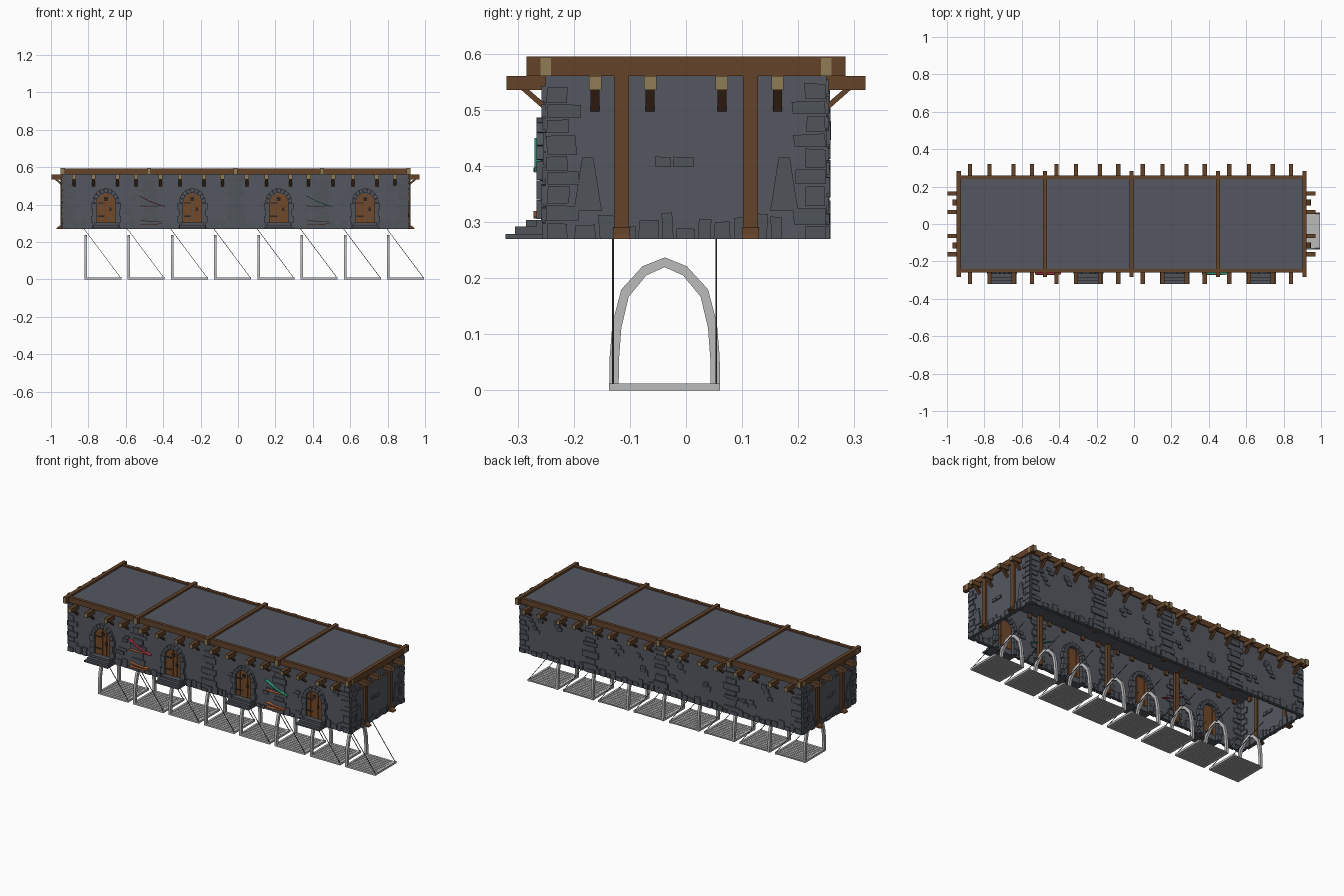
import bpy, bmesh, math, random
from mathutils import Vector

random.seed(4)
if "Cube" in bpy.data.objects:
    bpy.data.objects.remove(bpy.data.objects["Cube"])


def material(name, rgb):
    m = bpy.data.materials.new(name)
    m.use_nodes = True
    m.diffuse_color = (*rgb, 1)
    m.node_tree.nodes["Principled BSDF"].inputs["Base Color"].default_value = (*rgb, 1)
    return m


SLATE = material("slate_wall", (0.09, 0.097, 0.118))
STONE = material("grey_stone", (0.08, 0.089, 0.105))
WOOD = material("brown_timber", (0.125, 0.056, 0.023))
CUT = material("cut_timber_end", (0.27, 0.2, 0.09))
DOOR = material("door_plank", (0.17, 0.065, 0.022))
IRON = material("dark_iron", (0.025, 0.02, 0.018))
STEEL = material("pale_steel", (0.5, 0.5, 0.5))
RED = material("red_cloth", (0.45, 0.03, 0.06))
TEAL = material("teal_cloth", (0.026, 0.35, 0.22))
RUST = material("rust_orange", (0.45, 0.13, 0.045))

# Main dimensions
MID, BAY, DEPTH, BASE, EAVE, TOP = -0.013, 0.462, 0.25, 0.27, 0.56, 0.595
X0, X1 = MID - 2 * BAY, MID + 2 * BAY
EDGES = [X0 + i * BAY for i in range(5)]
BAYS = [X0 + (i + 0.5) * BAY for i in range(4)]

# Wall frames turn (along, outward, height) into world positions
FRONT = lambda u, o, z: Vector((u, -DEPTH - o, z))
BACK = lambda u, o, z: Vector((u, DEPTH + o, z))
RIGHT = lambda u, o, z: Vector((X1 + o, u, z))
LEFT = lambda u, o, z: Vector((X0 - o, u, z))
WORLD = lambda x, y, z: Vector((x, y, z))


class Part:
    def __init__(self, name, *mats):
        self.name, self.mats, self.bm = name, mats, bmesh.new()

    def loft(self, a, b, mat=0, cap=0):
        """Solid between two matching outlines; cap is the far end's material."""
        va = [self.bm.verts.new(p) for p in a]
        vb = [self.bm.verts.new(p) for p in b]
        n = len(va)
        faces = [self.bm.faces.new((va[i], va[(i + 1) % n], vb[(i + 1) % n], vb[i])) for i in range(n)]
        faces.append(self.bm.faces.new(va[::-1]))
        end = self.bm.faces.new(vb)
        for f in faces:
            f.material_index = mat
        end.material_index = cap or mat

    def box(self, fr, u0, u1, o0, o1, z0, z1, cap=0):
        ring = [(u0, z0), (u1, z0), (u1, z1), (u0, z1)]
        self.plate(fr, ring, o0, o1, cap)

    def plate(self, fr, uz, o0, o1, cap=0):
        self.loft([fr(u, o0, z) for u, z in uz], [fr(u, o1, z) for u, z in uz], 0, cap)

    def side(self, fr, oz, u0, u1):
        self.loft([fr(u0, o, z) for o, z in oz], [fr(u1, o, z) for o, z in oz])

    def finish(self):
        bmesh.ops.recalc_face_normals(self.bm, faces=self.bm.faces)
        me = bpy.data.meshes.new(self.name)
        self.bm.to_mesh(me)
        self.bm.free()
        for m in self.mats:
            me.materials.append(m)
        bpy.context.scene.collection.objects.link(bpy.data.objects.new(self.name, me))


# Thin walls, open underneath, and the roof deck
walls = Part("walls", SLATE)
for fr in (FRONT, BACK):
    walls.box(fr, X0, X1, -0.01, 0, BASE, EAVE)
for fr in (LEFT, RIGHT):
    walls.box(fr, -DEPTH, DEPTH, -0.01, 0, BASE, EAVE)
walls.finish()
roof = Part("roof_deck", SLATE)
roof.box(WORLD, X0, X1, -DEPTH, DEPTH, EAVE, 0.584)
roof.finish()

# Stone work: quoins, footing course and scattered bricks
stones = Part("wall_stones", STONE)


def stone(fr, u0, u1, z0, z1):
    s = [random.uniform(0, 0.004) for _ in range(4)]
    ring = [(u0 + s[0], z0), (u1 - s[1], z0), (u1 - s[2], z1 - s[3]), (u0 + s[1], z1 - s[2])]
    stones.plate(fr, ring, -0.016, random.uniform(0.004, 0.008))


def quoins(fr, u, left, right):
    z, k = BASE, 0
    while z < 0.53:
        h = min(random.uniform(0.022, 0.042), EAVE - 0.004 - z)
        w = random.uniform(0.055, 0.068) if k % 2 else random.uniform(0.035, 0.045)
        stone(fr, u - w * left, u + w * right, z, z + h - 0.002)
        z, k = z + h, k + 1


for fr, lo, hi, joints in ((FRONT, X0, X1, EDGES[1:4]), (BACK, X0, X1, EDGES[1:4]),
                           (LEFT, -DEPTH, DEPTH, []), (RIGHT, -DEPTH, DEPTH, [])):
    quoins(fr, lo, 0, 1)
    quoins(fr, hi, 1, 0)
    for u in joints:
        quoins(fr, u, 0.8, 0.8)
    doors = BAYS if fr is FRONT else []
    clear = lambda u: all(abs(u - d) > 0.09 for d in doors)
    u = lo + 0.05
    while u < hi - 0.08:
        w = random.uniform(0.025, 0.045)
        if clear(u + w / 2):
            stone(fr, u, u + w - 0.002, BASE, BASE + random.uniform(0.02, 0.052))
        u += w
    if joints:
        for b in BAYS:
            for _ in range(5):
                u, z = b + random.uniform(-0.15, 0.13), random.uniform(0.33, 0.48)
                if clear(u + 0.02):
                    stone(fr, u, u + 0.035, z, z + 0.02)
                    stone(fr, u + 0.015, u + 0.05, z + 0.021, z + 0.04)
    else:
        stone(fr, -0.056, -0.026, 0.398, 0.418)
        stone(fr, -0.025, 0.016, 0.398, 0.418)
        for s in (-1, 1):
            stones.plate(fr, [(s * 0.2, 0.32), (s * 0.15, 0.32), (s * 0.165, 0.415), (s * 0.185, 0.415)], -0.01, 0.006)
stones.finish()

# Roof beams with pale cut ends
beams = Part("roof_beams", WOOD, CUT)
for x in EDGES:
    for fr in (FRONT, BACK):
        beams.box(fr, x - 0.011, x + 0.011, -DEPTH, 0.034, EAVE, TOP, cap=1)
for y in (-DEPTH, DEPTH):
    for fr, x in ((LEFT, X0), (RIGHT, X1)):
        beams.loft([Vector((MID, y + a, z)) for a, z in ((-0.009, EAVE), (0.009, EAVE), (0.009, 0.592), (-0.009, 0.592))],
                   [fr(y + a, 0.012, z) for a, z in ((-0.009, EAVE), (0.009, EAVE), (0.009, 0.592), (-0.009, 0.592))], 0, 1)
beams.finish()

# Rafter tails with diagonal braces
tails = Part("rafter_tails", WOOD, CUT)
long_side = [b + d for b in BAYS for d in (-0.171, -0.066, 0.062, 0.16)]
short_side = (-0.162, -0.064, 0.064, 0.163)
for fr, spots in ((FRONT, long_side), (BACK, long_side), (LEFT, short_side), (RIGHT, short_side)):
    reach = 0.07 if spots is long_side else 0.06
    for u in spots:
        tails.box(fr, u - 0.011, u + 0.011, -0.02, reach, 0.535, EAVE, cap=1)
        tails.side(fr, [(0, 0.497), (0, 0.51), (0.029, 0.535), (0.043, 0.535)], u - 0.008, u + 0.008)
tails.finish()

# Timber posts on the end walls and inside at the bay joints
posts = Part("timber_posts", WOOD)
for fr in (LEFT, RIGHT):
    for u in (-0.115, 0.115):
        posts.box(fr, u - 0.013, u + 0.013, -0.015, 0.012, BASE, EAVE)
        posts.side(fr, [(0, BASE), (0.034, BASE), (0.03, 0.278), (0.012, 0.29), (0, 0.29)], u - 0.015, u + 0.015)
for fr in (FRONT, BACK):
    for u in EDGES[1:4]:
        posts.box(fr, u - 0.013, u + 0.013, -0.035, -0.017, BASE, EAVE)
posts.finish()

# Arched doorways: stone surround, plank door, iron fittings and steps
surround, door = Part("door_surrounds", STONE), Part("doors", DOOR)
iron, steps = Part("door_ironwork", IRON), Part("door_steps", STONE)
SPRING, R_IN, R_OUT = 0.41, 0.05, 0.072
for c in BAYS:
    for i in range(9):
        a, b = (math.pi * (i + t) / 9 for t in (0.04, 0.96))
        ring = [(c + r * math.cos(t), SPRING + 1.07 * r * math.sin(t))
                for r, t in ((R_IN, a), (R_OUT, a), (R_OUT, b), (R_IN, b))]
        surround.plate(FRONT, ring, -0.03, 0.016)
    for s in (-1, 1):
        for k in range(4):
            z = BASE + k * 0.035
            ends = sorted((c + s * R_IN, c + s * (R_OUT + 0.008 * (k % 2))))
            surround.box(FRONT, *ends, -0.03, 0.016, z, z + 0.034)
    for k in range(4):
        u0, u1 = c - R_IN + k * 0.025 + 0.001, c - R_IN + (k + 1) * 0.025 - 0.001
        h = [SPRING + math.sqrt(max(R_IN ** 2 - (u - c) ** 2, 0)) for u in (u1, (u0 + u1) / 2, u0)]
        door.plate(FRONT, [(u0, 0.3), (u1, 0.3), (u1, h[0]), ((u0 + u1) / 2, h[1]), (u0, h[2])], -0.012, 0.006)
    for z in (0.335, 0.405):
        iron.box(FRONT, c - 0.046, c - 0.008, 0.005, 0.009, z, z + 0.007)
    iron.box(FRONT, c + 0.018, c + 0.03, 0.005, 0.01, 0.365, 0.385)
    iron.box(FRONT, c - 0.01, c + 0.01, 0.005, 0.008, 0.42, 0.44)
    for reach, z, w in ((0.072, 0.279, 0.078), (0.055, 0.292, 0.07), (0.035, 0.304, 0.062)):
        steps.box(FRONT, c - w, c + w, 0, reach, BASE, z)
for p in (surround, door, iron, steps):
    p.finish()


# Sagging cloth strips and rust-coloured slats at two bay joints
def strip(part, x, z0, z1, length, sag, o0, o1, thick=0.004):
    top = [(x + length * (t / 8 - 0.5), z0 + (z1 - z0) * t / 8 - sag * math.sin(math.pi * t / 8)) for t in range(9)]
    part.plate(FRONT, top + [(u, z - thick) for u, z in top[::-1]], o0, o1)


slats = Part("rust_slats", RUST)
for name, mat, x in (("red_cloth", RED, EDGES[1] + 0.015), ("teal_cloth", TEAL, EDGES[3] - 0.015)):
    cloth = Part(name, mat)
    strip(cloth, x, 0.45, 0.392, 0.14, 0.006, -0.024, 0.02)
    cloth.finish()
    for z, d in ((0.395, 0.002), (0.32, -0.01), (0.295, 0.006)):
        strip(slats, x - 0.005, z, z + d, 0.12, 0.004, 0, 0.022, 0.003)
slats.finish()

# Row of eight drop bridges: pale arch, slatted deck and stay lines
arches, decks, stays = Part("bridge_arches", STEEL), Part("bridge_decks", STEEL), Part("bridge_stays", IRON)
YC, HALF = -0.038, 0.099
profile = [(1, 0), (0.99, 0.06), (0.94, 0.12), (0.78, 0.18), (0.4, 0.221), (0, 0.237)]
outer = [(YC + HALF * k, z) for k, z in profile] + [(YC - HALF * k, z) for k, z in profile[-2::-1]]
inner = [(YC + (y - YC) * 0.83, z * 0.927) for y, z in outer]
for i in range(8):
    x = -0.822 + i * 0.2313
    for k in range(len(outer) - 1):
        ring = [outer[k], outer[k + 1], inner[k + 1], inner[k]]
        arches.loft([Vector((x, y, z)) for y, z in ring], [Vector((x + 0.014, y, z)) for y, z in ring])
    decks.box(WORLD, x, x + 0.198, YC - HALF, YC + HALF, 0.002, 0.007)
    for k in range(11):
        y = YC - HALF + k * 0.018
        decks.box(WORLD, x, x + 0.198, y, y + 0.0145, 0, 0.01)
    for u in (x, x + 0.186):
        decks.box(WORLD, u, u + 0.012, YC - HALF, YC + HALF, 0, 0.012)
    for y in (YC - 0.092, YC + 0.092):
        r = 0.0015
        sq = [(-r, -r), (r, -r), (r, r), (-r, r)]
        stays.loft([Vector((x + 0.194 + a, y + b, 0.01)) for a, b in sq],
                   [Vector((x - 0.012 + a, y + b, 0.285)) for a, b in sq])
for p in (arches, decks, stays):
    p.finish()
